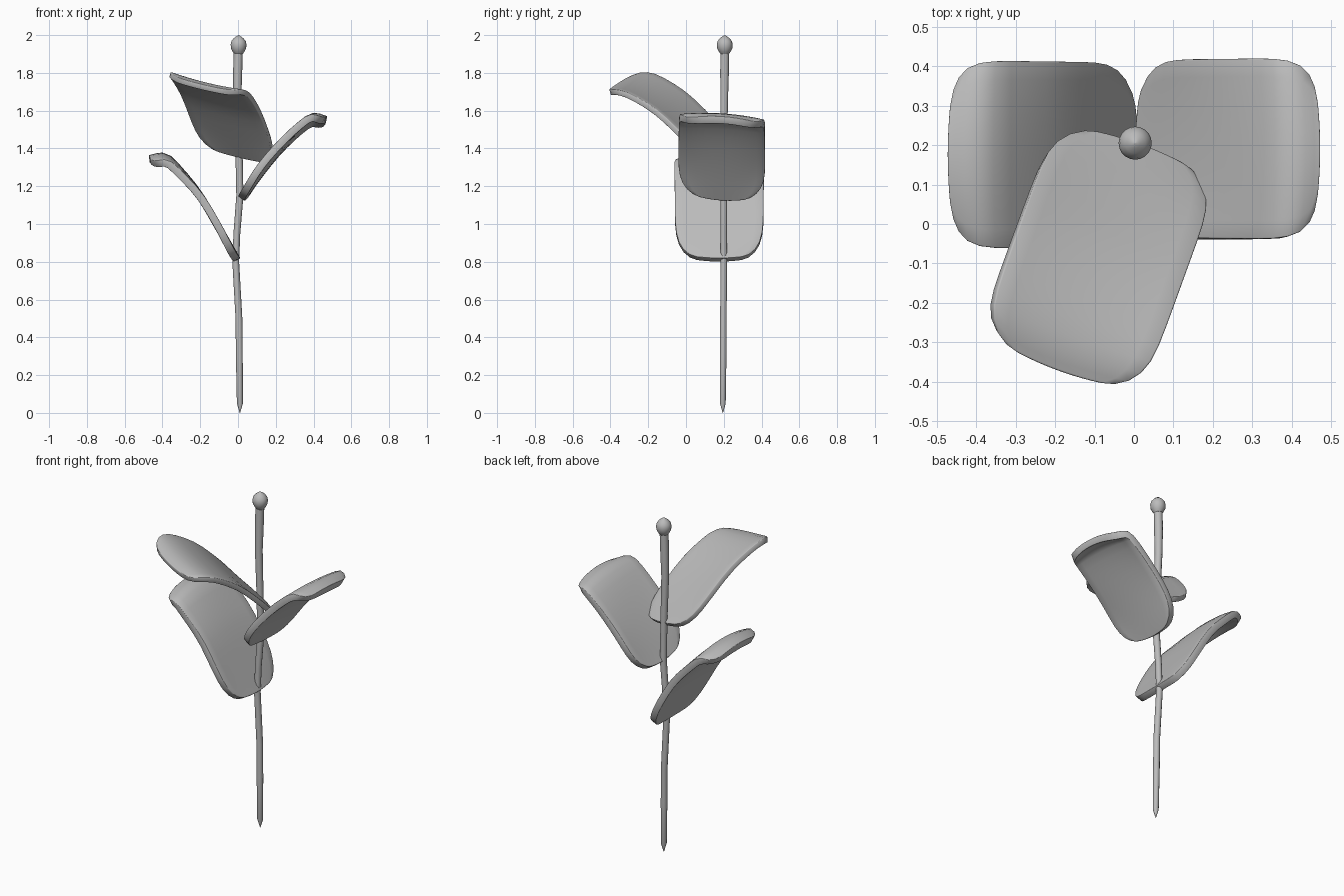
import bpy, bmesh, math
from mathutils import Vector

cube = bpy.data.objects.get("Cube")
if cube:
    bpy.data.objects.remove(cube, do_unlink=True)

grey = bpy.data.materials.new("plain grey")
grey.use_nodes = True
COLOUR = (0.5, 0.5, 0.5, 1)
grey.diffuse_color = COLOUR
grey.node_tree.nodes["Principled BSDF"].inputs["Base Color"].default_value = COLOUR


def make_object(name, bm, angle):
    bmesh.ops.recalc_face_normals(bm, faces=bm.faces)
    mesh = bpy.data.meshes.new(name)
    bm.to_mesh(mesh)
    bm.free()
    obj = bpy.data.objects.new(name, mesh)
    bpy.context.collection.objects.link(obj)
    mesh.materials.append(grey)
    bpy.ops.object.select_all(action='DESELECT')
    obj.select_set(True)
    bpy.context.view_layer.objects.active = obj
    bpy.ops.object.shade_smooth_by_angle(angle=math.radians(angle))
    return obj


def loft(name, rings, sides):
    """Skin round rings given as (x, y, z, radius)."""
    bm = bmesh.new()
    loops = []
    for x, y, z, r in rings:
        loops.append([bm.verts.new((x + r * math.cos(2 * math.pi * k / sides),
                                    y + r * math.sin(2 * math.pi * k / sides), z))
                      for k in range(sides)])
    for a, b in zip(loops, loops[1:]):
        for k in range(sides):
            n = (k + 1) % sides
            bm.faces.new((a[k], a[n], b[n], b[k]))
    bm.faces.new(loops[0])
    bm.faces.new(loops[-1])
    return make_object(name, bm, 50)


def spine_height(spine, d):
    """Smooth curve through the (distance, height) points."""
    last = len(spine) - 1
    i = max(k for k in range(last) if k == 0 or spine[k][0] <= d)
    (d0, z0), (d1, z1) = spine[i], spine[i + 1]

    def slope(k):
        a, b = spine[max(k - 1, 0)], spine[min(k + 1, last)]
        return (b[1] - a[1]) / (b[0] - a[0])

    h = d1 - d0
    t = (d - d0) / h
    return ((2*t**3 - 3*t**2 + 1) * z0 + (t**3 - 2*t**2 + t) * h * slope(i)
            + (3*t**2 - 2*t**3) * z1 + (t**3 - t**2) * h * slope(i + 1))


def leaf(name, base, heading, half_width, spine, roll, base_cup, tip_cup, thickness):
    """Broad rounded leaf rising along its spine; the cups bend its side edges."""
    along = Vector((math.cos(heading), math.sin(heading), 0))
    across = Vector((-along.y, along.x, 0))
    rows, cols = 16, 10
    length = spine[-1][0]
    bm = bmesh.new()
    grid = []
    for i in range(rows + 1):
        s = -math.cos(math.pi * i / rows)
        d = length * (s + 1) / 2
        width = 0.5 + 0.5 * math.sqrt(max(0, 1 - s ** 6))
        bend = base_cup + (tip_cup - base_cup) * (s + 1) / 2
        row = []
        for j in range(cols + 1):
            v = (2 * j / cols - 1) * width
            # Rounded ends: the corners sit a little further in than the middle
            p = Vector(base) + along * (d - 0.03 * s * v * v * s * s) + across * v * half_width
            p.z = spine_height(spine, d) + roll * v + bend * v * v
            row.append(bm.verts.new(p))
        grid.append(row)
    for a, b in zip(grid, grid[1:]):
        for j in range(cols):
            bm.faces.new((a[j], a[j + 1], b[j + 1], b[j]))
    obj = make_object(name, bm, 60)
    solid = obj.modifiers.new("Thickness", 'SOLIDIFY')
    solid.thickness = thickness
    solid.offset = 0
    bevel = obj.modifiers.new("Soft rim", 'BEVEL')
    bevel.width = 0.01
    bevel.segments = 2
    bevel.limit_method = 'ANGLE'
    bevel.angle_limit = math.radians(50)
    return obj


# Slightly wavy stem with a pointed foot
loft("stem", [(0.01, 0.195, 0, 0.001), (0.01, 0.195, 0.05, 0.016),
              (0.007, 0.197, 0.3, 0.018), (0.005, 0.198, 0.5, 0.018),
              (-0.012, 0.2, 0.8, 0.018), (-0.006, 0.2, 0.95, 0.018),
              (0.01, 0.2, 1.15, 0.019), (0.005, 0.2, 1.4, 0.019),
              (-0.004, 0.202, 1.65, 0.021), (-0.002, 0.204, 1.8, 0.024),
              (0.002, 0.205, 1.93, 0.024)], 10)

# Rounded bud with a slight peak
loft("bud", [(0.003, 0.205, 1.9, 0.022), (0.003, 0.205, 1.912, 0.031),
             (0.003, 0.205, 1.93, 0.04), (0.003, 0.205, 1.95, 0.042),
             (0.003, 0.205, 1.968, 0.038), (0.003, 0.205, 1.983, 0.026),
             (0.003, 0.205, 1.993, 0.013), (0.003, 0.205, 2, 0.001)], 20)

# Three leaves spiralling up the stem
leaf("lower_leaf", (-0.005, 0.176, 0), math.pi, 0.235,
     [(0, 0.81), (0.1, 0.985), (0.2, 1.155), (0.3, 1.28), (0.38, 1.355), (0.465, 1.345)],
     0, 0.03, -0.05, 0.04)
leaf("middle_leaf", (0.018, 0.19, 0), 0, 0.228,
     [(0, 1.135), (0.1, 1.27), (0.2, 1.395), (0.3, 1.505), (0.38, 1.565), (0.45, 1.55)],
     -0.015, 0.04, -0.03, 0.04)
leaf("upper_leaf", (0.012, 0.195, 0), math.radians(250), 0.22,
     [(0, 1.36), (0.15, 1.5), (0.3, 1.63), (0.45, 1.715), (0.54, 1.735), (0.6, 1.725)],
     -0.05, 0.015, 0.01, 0.03)
